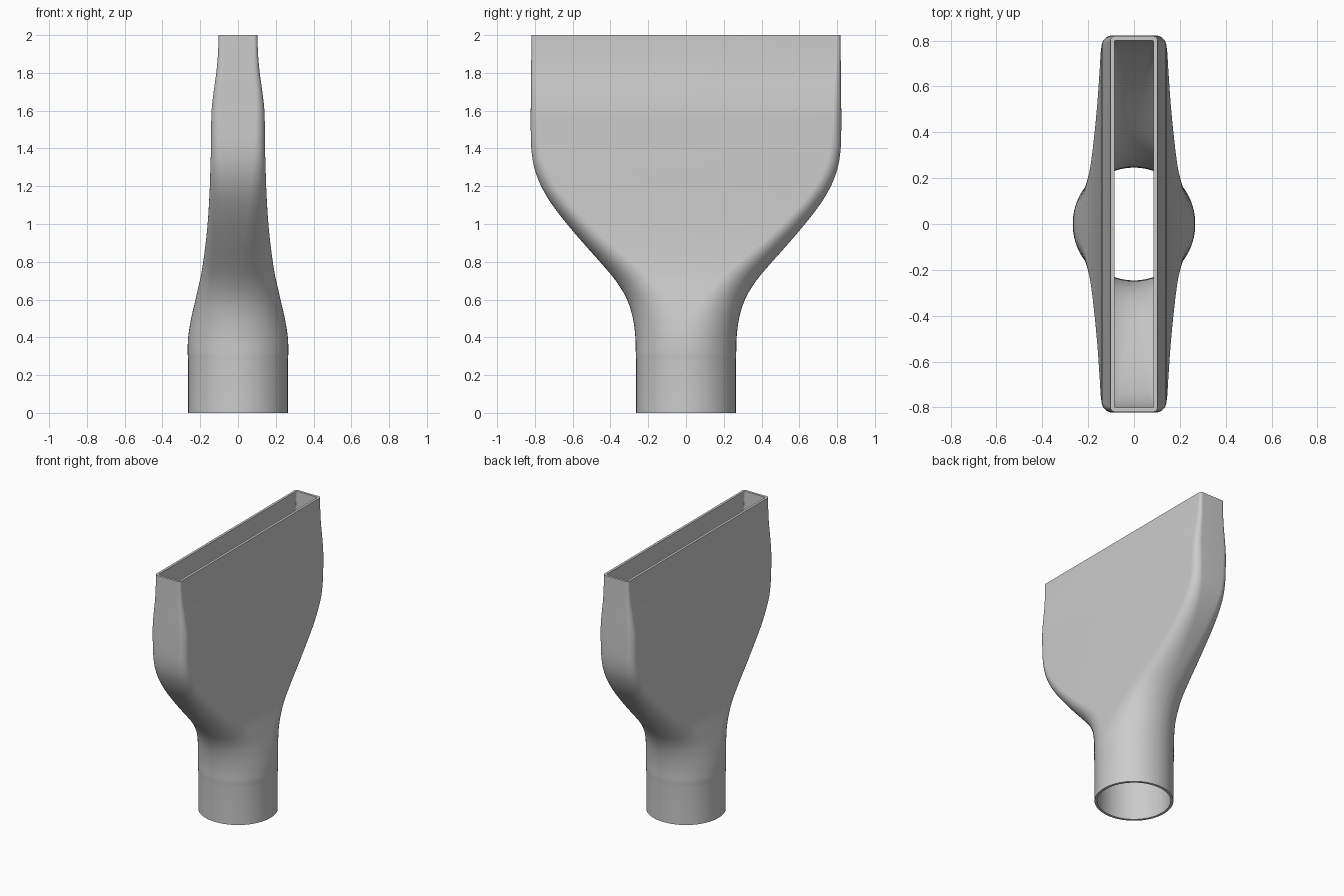
import bpy, bmesh, math

cube = bpy.data.objects.get("Cube")
if cube:
    bpy.data.objects.remove(cube)

WALL = 0.018
CORNER_STEPS = 14

# Loft stations: height, half width x, half depth y, corner radius
STATIONS = [
    (0.00, 0.262, 0.262, 0.262), (0.28, 0.262, 0.262, 0.262),
    (0.32, 0.267, 0.265, 0.264), (0.40, 0.263, 0.268, 0.262),
    (0.50, 0.246, 0.281, 0.246), (0.60, 0.223, 0.312, 0.223),
    (0.70, 0.201, 0.372, 0.200), (0.80, 0.184, 0.456, 0.172),
    (0.90, 0.171, 0.545, 0.145), (1.00, 0.161, 0.630, 0.122),
    (1.10, 0.154, 0.707, 0.102), (1.20, 0.149, 0.767, 0.084),
    (1.30, 0.146, 0.804, 0.068), (1.40, 0.143, 0.819, 0.057),
    (1.50, 0.142, 0.822, 0.052), (1.60, 0.140, 0.822, 0.047),
    (1.70, 0.129, 0.821, 0.038), (1.80, 0.115, 0.820, 0.030),
    (1.90, 0.106, 0.819, 0.023), (2.00, 0.103, 0.819, 0.020),
]


def smooth_stations(steps=3):
    """Refine the stations with a Catmull-Rom curve, keeping the straight neck."""
    out = [STATIONS[0]]
    for i in range(1, len(STATIONS) - 1):
        b, c = STATIONS[i], STATIONS[i + 1]
        a = b if i == 1 else STATIONS[i - 1]
        d = STATIONS[min(i + 2, len(STATIONS) - 1)]
        for s in range(steps):
            t = s / steps
            out.append(tuple(
                q + 0.5 * t * (r - p + t * (2 * p - 5 * q + 4 * r - u
                                            + t * (3 * (q - r) + u - p)))
                for p, q, r, u in zip(a, b, c, d)))
    return out + [STATIONS[-1]]


def ring(bm, station, inset):
    """Rounded rectangle cross-section."""
    z, hx, hy, r = station
    hx, hy = hx - inset, hy - inset
    r = min(max(r - inset, 0.006), hx, hy)
    verts = []
    for k, (sx, sy) in enumerate([(1, 1), (-1, 1), (-1, -1), (1, -1)]):
        for j in range(CORNER_STEPS + 1):
            a = math.pi / 2 * (k + j / CORNER_STEPS)
            # a hair of flat keeps neighbouring corners from coinciding
            cx, cy = max(hx - r, 0.002), max(hy - r, 0.002)
            verts.append(bm.verts.new((sx * cx + r * math.cos(a),
                                       sy * cy + r * math.sin(a), z)))
    return verts


# Nozzle shell: up the outside, over the rim, down the inside, closed at the base
bm = bmesh.new()
path = smooth_stations()
rings = [ring(bm, s, 0) for s in path] + [ring(bm, s, WALL) for s in reversed(path)]
for low, high in zip(rings, rings[1:] + rings[:1]):
    n = len(low)
    for i in range(n):
        j = (i + 1) % n
        bm.faces.new((low[i], low[j], high[j], high[i]))
bmesh.ops.recalc_face_normals(bm, faces=bm.faces)
mesh = bpy.data.meshes.new("flat_nozzle")
bm.to_mesh(mesh)
bm.free()

nozzle = bpy.data.objects.new("flat_nozzle", mesh)
bpy.context.collection.objects.link(nozzle)

# Plain grey plastic
grey = bpy.data.materials.new("grey_plastic")
grey.use_nodes = True
colour = (0.6, 0.6, 0.6, 1)
grey.diffuse_color = colour
grey.node_tree.nodes["Principled BSDF"].inputs["Base Color"].default_value = colour
mesh.materials.append(grey)

bpy.ops.object.select_all(action='DESELECT')
nozzle.select_set(True)
bpy.context.view_layer.objects.active = nozzle
bpy.ops.object.shade_smooth_by_angle(angle=math.radians(35))
